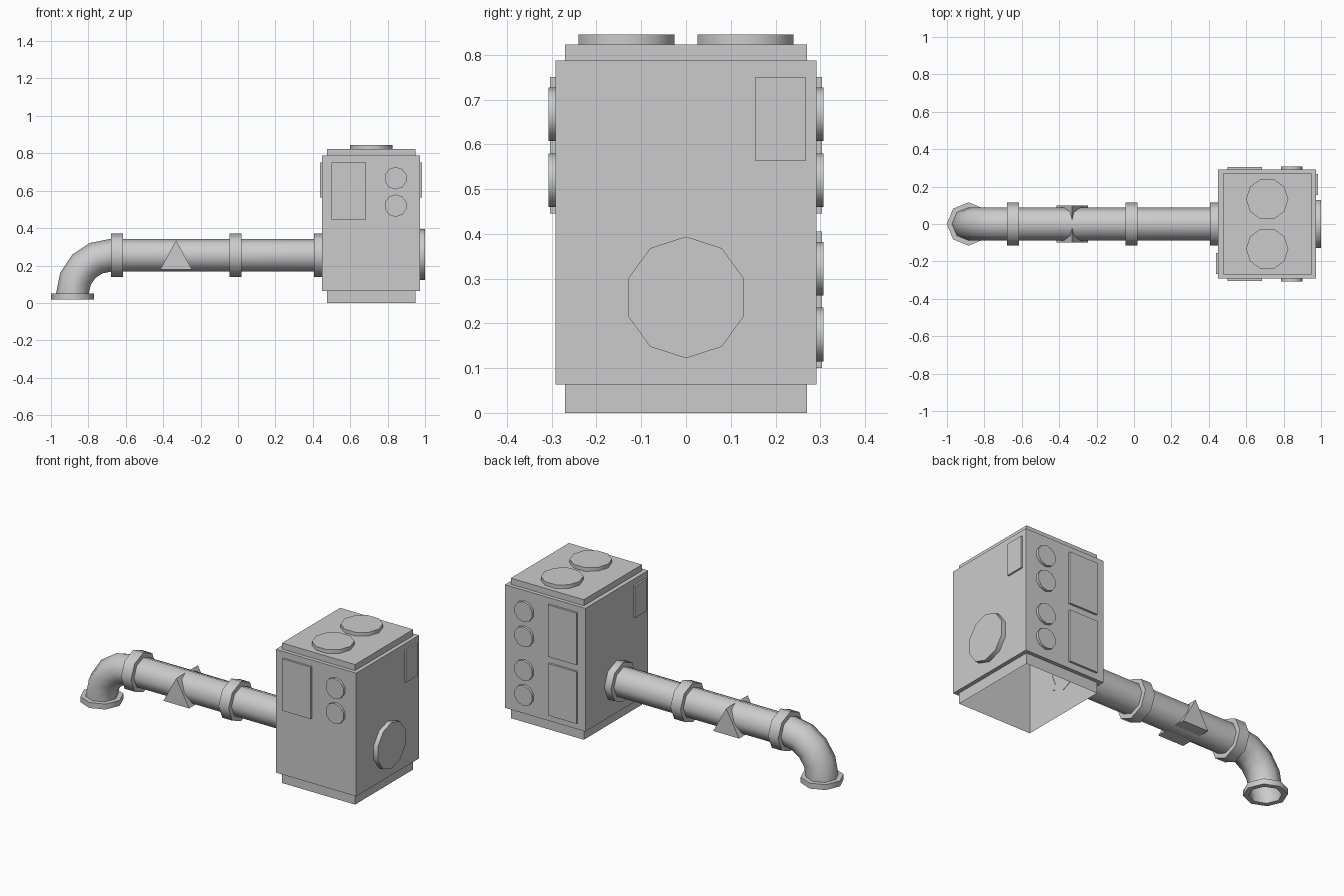
import bpy, bmesh, math
from mathutils import Vector, Matrix

cube = bpy.data.objects.get("Cube")
if cube:
    bpy.data.objects.remove(cube, do_unlink=True)

grey = bpy.data.materials.new("plain_grey")
grey.use_nodes = True
grey.diffuse_color = (0.6, 0.6, 0.6, 1)
grey.node_tree.nodes["Principled BSDF"].inputs["Base Color"].default_value = (0.6, 0.6, 0.6, 1)


def finish(name, bm, smooth=False):
    bmesh.ops.recalc_face_normals(bm, faces=bm.faces)
    mesh = bpy.data.meshes.new(name)
    bm.to_mesh(mesh)
    bm.free()
    mesh.materials.append(grey)
    obj = bpy.data.objects.new(name, mesh)
    bpy.context.collection.objects.link(obj)
    if smooth:
        bpy.ops.object.select_all(action='DESELECT')
        obj.select_set(True)
        bpy.context.view_layer.objects.active = obj
        bpy.ops.object.shade_smooth_by_angle(angle=math.radians(50))
    return obj


def skin(bm, rings, closed=False):
    """Bridge successive vertex rings with quads."""
    pairs = list(zip(rings, rings[1:]))
    if closed:
        pairs.append((rings[-1], rings[0]))
    for a, b in pairs:
        for i in range(len(a)):
            j = (i + 1) % len(a)
            bm.faces.new((a[i], a[j], b[j], b[i]))


def tube(name, sections, closed=False, sides=8):
    """Sections are (centre, in-plane radial direction, radius)."""
    bm = bmesh.new()
    rings = []
    for centre, u, r in sections:
        ring = []
        for k in range(sides):
            a = math.tau * k / sides
            ring.append(bm.verts.new(Vector(centre) + r * (math.cos(a) * Vector(u) + Vector((0, math.sin(a), 0)))))
        rings.append(ring)
    skin(bm, rings, closed)
    return finish(name, bm, True)


def box(name, lo, hi):
    bm = bmesh.new()
    lo, hi = Vector(lo), Vector(hi)
    bmesh.ops.create_cube(bm, size=1, matrix=Matrix.Translation((lo + hi) / 2) @ Matrix.Diagonal((*(hi - lo), 1)))
    return finish(name, bm)


def disc(name, base, normal, r, depth, turn=0):
    bm = bmesh.new()
    n = Vector(normal)
    mat = (Matrix.Translation(Vector(base) + n * depth / 2) @ n.to_track_quat('Z', 'Y').to_matrix().to_4x4()
           @ Matrix.Rotation(turn, 4, 'Z'))
    bmesh.ops.create_cone(bm, cap_ends=True, segments=10, radius1=r, radius2=r, depth=depth, matrix=mat)
    return finish(name, bm, True)


def rect(bm, x0, x1, y, z):
    return [bm.verts.new(p) for p in ((x0, -y, z), (x1, -y, z), (x1, y, z), (x0, y, z))]


# Inner core, open underneath
bm = bmesh.new()
rings = [rect(bm, 0.475, 0.95, 0.27, z) for z in (0, 0.823)]
skin(bm, rings)
bm.faces.new(rings[1])
finish("inner_core", bm)

# Outer casing wrapped around the core
bm = bmesh.new()
outer, inner = (0.45, 0.973, 0.292), (0.475, 0.95, 0.27)
skin(bm, [rect(bm, *s, z) for s, z in ((inner, 0.063), (outer, 0.063), (outer, 0.787), (inner, 0.787))])
finish("outer_casing", bm)

# Lids on the top
for side, y in (("front", -0.133), ("back", 0.133)):
    disc(side + "_top_lid", (0.712, y, 0.823), (0, 0, 1), 0.113, 0.022, math.pi / 2)

# Panels and round dials on front and back
for side, s, rows in (("front", -1, (0.445,)), ("back", 1, (0.445, 0.1))):
    for i, z in enumerate(rows):
        y0, y1 = sorted((s * 0.29, s * 0.304))
        box(f"{side}_panel_{i}", (0.5, y0, z), (0.685, y1, z + 0.305))
        for j, dz in enumerate((0.222, 0.07 + 0.005)):
            disc(f"{side}_dial_{i}_{j}", (0.843, s * 0.29, z + dz), (0, s, 0), 0.06, 0.017)

# Side panels and end cap
box("right_end_panel", (0.97, 0.155, 0.563), (0.983, 0.267, 0.75))
box("left_end_panel", (0.439, -0.267, 0.563), (0.452, -0.155, 0.75))
disc("end_cap", (0.97, 0, 0.258), (1, 0, 0), 0.136, 0.03)

# Pipe with a quarter-turn elbow
PZ, PR, BX, BZ, BR = 0.255, 0.088, -0.68, 0.05, 0.205
path = [((0.475, 0, PZ), (0, 0, 1), PR)]
for k in range(5):
    a = math.radians(22.5 * k)
    u = Vector((-math.sin(a), 0, math.cos(a)))
    path.append((Vector((BX, 0, BZ)) + BR * u, u, PR))
path.append(((BX - BR, 0, 0.022), (-1, 0, 0), PR))
tube("pipe", path)


# Collars along the pipe and flange at its mouth
def collar(name, a, b, u):
    tube(name, [(a, u, 0.116), (b, u, 0.116), (b, u, 0.086), (a, u, 0.086)], True)


for i, x in enumerate((-0.68, -0.045, 0.407)):
    collar(f"collar_{i}", (x, 0, PZ), (x + 0.07 if i == 2 else x + 0.065, 0, PZ), (0, 0, 1))
collar("mouth_flange", (BX - BR, 0, 0.018), (BX - BR, 0, 0.05), (-1, 0, 0))

# Triangular wedge running across the pipe
bm = bmesh.new()
ends = [[bm.verts.new((x, y, z)) for x, z in ((-0.415, 0.18), (-0.247, 0.18), (-0.331, 0.335))] for y in (-0.1, 0.1)]
skin(bm, ends)
for end in ends:
    bm.faces.new(end)
finish("pipe_wedge", bm)
